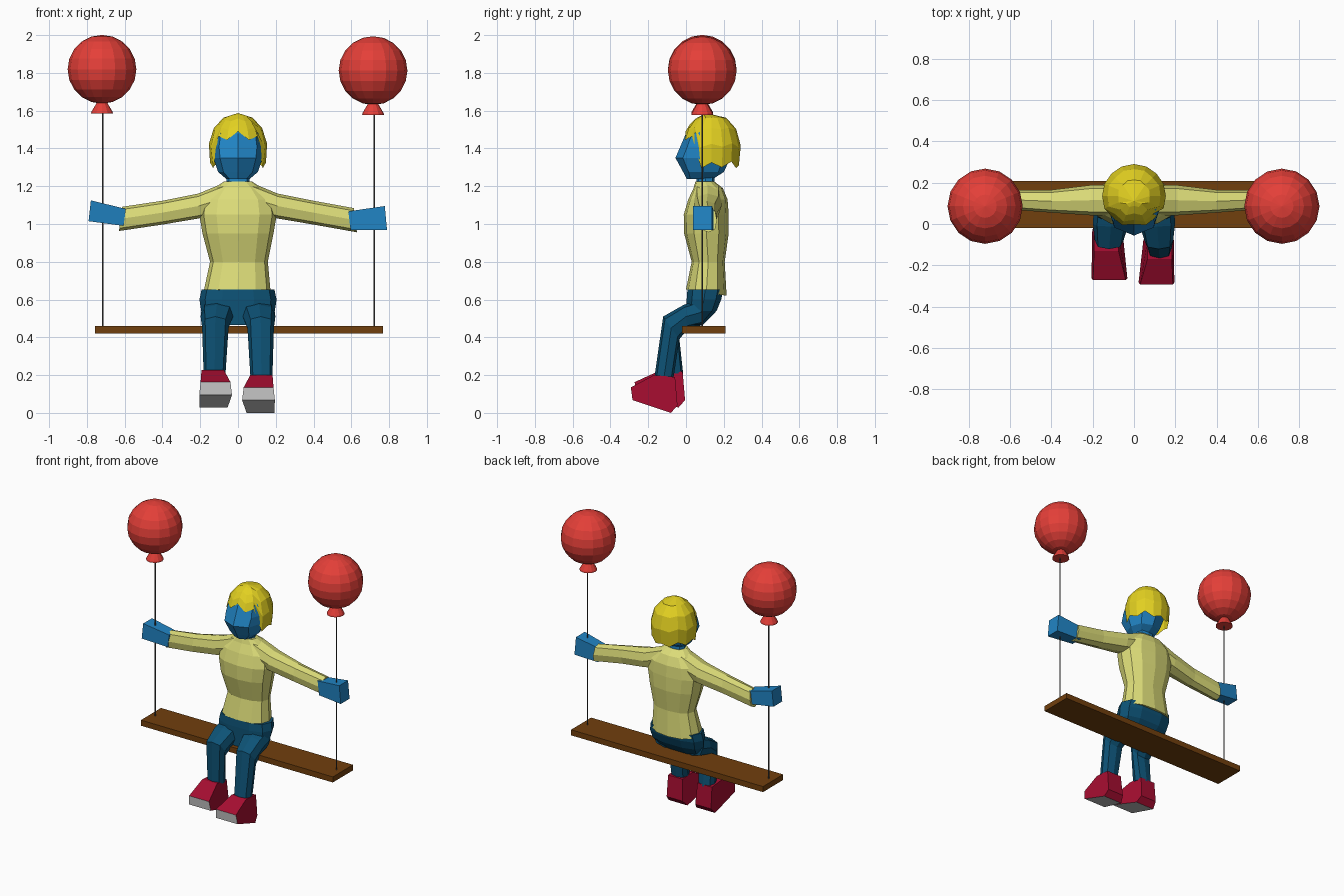
import bpy, bmesh, math
from mathutils import Vector as V

if "Cube" in bpy.data.objects:
    bpy.data.objects.remove(bpy.data.objects["Cube"])


def material(name, r, g, b):
    m = bpy.data.materials.new(name)
    m.diffuse_color = (r, g, b, 1)
    m.use_nodes = True
    m.node_tree.nodes["Principled BSDF"].inputs["Base Color"].default_value = m.diffuse_color
    return m


RED = material("balloon red", 0.78, 0.05, 0.04)
SWEATER = material("pale yellow knit", 0.72, 0.72, 0.19)
HAIR = material("hair yellow", 0.76, 0.63, 0.015)
SKIN = material("skin blue", 0.015, 0.23, 0.55)
DENIM = material("trouser blue", 0.004, 0.085, 0.18)
SHOE = material("shoe crimson", 0.38, 0.004, 0.03)
WHITE = material("sole white", 0.65, 0.65, 0.65)
WOOD = material("wood brown", 0.165, 0.05, 0.004)
STRING = material("string grey", 0.08, 0.08, 0.08)


def finish(name, bm, *mats):
    bmesh.ops.recalc_face_normals(bm, faces=bm.faces)
    me = bpy.data.meshes.new(name)
    bm.to_mesh(me)
    bm.free()
    for m in mats:
        me.materials.append(m)
    ob = bpy.data.objects.new(name, me)
    bpy.context.collection.objects.link(ob)
    return ob


def bridge(bm, rows):
    for a, b in zip(rows, rows[1:]):
        n = len(a)
        for i in range(n):
            j = (i + 1) % n
            bm.faces.new((a[i], a[j], b[j], b[i]))


def loft(name, rings, mat, n=8, power=0.75, turn=0.0):
    """Skin rings given as (centre, half axis u, half axis v); a low power is boxier."""
    bm = bmesh.new()
    rows = []
    for c, u, v in rings:
        row = []
        for i in range(n):
            a = turn + math.tau * i / n
            s, t = (0 if abs(k) < 1e-6 else math.copysign(abs(k) ** power, k)
                    for k in (math.cos(a), math.sin(a)))
            row.append(bm.verts.new(V(c) + s * V(u) + t * V(v)))
        rows.append(row)
    bridge(bm, rows)
    bm.faces.new(rows[0])
    bm.faces.new(rows[-1])
    return finish(name, bm, mat)


def upright(name, levels, mat, n=8, power=0.75, tilt=0.0):
    """Loft of level rings given as (z, centre x, half width, front y, back y)."""
    rings = [((x, (f + b) / 2, z), (w, 0, 0), (0, (f - b) / 2, tilt if i == 0 else 0))
             for i, (z, x, w, f, b) in enumerate(levels)]
    return loft(name, rings, mat, n, power)


# Swing seat
bm = bmesh.new()
bmesh.ops.create_cube(bm, size=1)
for v in bm.verts:
    v.co = V((0.005 + v.co.x * 1.524, 0.094 + v.co.y * 0.228, 0.44 + v.co.z * 0.04))
finish("seat", bm, WOOD)

# Balloons with flared necks, and strings down to the seat
for side, x, z in (("left", -0.72, 1.819), ("right", 0.715, 1.812)):
    bm = bmesh.new()
    bmesh.ops.create_uvsphere(bm, u_segments=16, v_segments=10, radius=0.182)
    bmesh.ops.translate(bm, verts=bm.verts, vec=(x, 0.086, z))
    finish(side + "_balloon", bm, RED)
    upright(side + "_balloon_neck",
            [(z - 0.235, x, 0.058, 0.028, 0.144), (z - 0.225, x, 0.056, 0.03, 0.142),
             (z - 0.172, x, 0.025, 0.061, 0.111)], RED, 12, 1)
    xs = -0.717 if x < 0 else 0.722
    upright(side + "_string", [(0.455, xs, 0.004, 0.082, 0.09),
                               (z - 0.2, xs, 0.004, 0.082, 0.09)], STRING, 6, 1)

# Sweater body
upright("sweater_body", [
    (0.637, -0.005, 0.178, 0.0, 0.215), (0.80, 0.005, 0.153, 0.03, 0.205),
    (0.95, 0, 0.188, -0.01, 0.226), (1.05, 0, 0.205, -0.012, 0.226),
    (1.13, 0, 0.19, 0.012, 0.22), (1.19, 0, 0.125, 0.04, 0.195),
    (1.225, 0, 0.075, 0.05, 0.15)], SWEATER, 12, 0.85, 0.017)

# Sleeves and hands, stretched out sideways
for side, s, zw, hand in (
        ("left", -1, 1.027, ((0.60, 1.035, 0.045), (0.785, 1.07, 0.055))),
        ("right", 1, 1.02, ((0.59, 1.017, 0.05), (0.783, 1.031, 0.064)))):
    loft(side + "_sleeve", [
        ((s * 0.08, 0.115, 1.135), (0, 0.075, 0), (0, 0, 0.08)),
        ((s * 0.21, 0.115, 1.095), (0, 0.073, 0), (0, 0, 0.066)),
        ((s * 0.40, 0.11, 1.06), (0, 0.055, 0), (0, 0, 0.063)),
        ((s * 0.622, 0.118, zw), (0, 0.046, 0), (s * -0.008, 0, 0.064))], SWEATER)
    loft(side + "_hand", [((s * x, 0.088 + 0.02 * (x < 0.7), z), (0, 0.05 - 0.01 * (x < 0.7), 0),
                           (s * -0.006, 0, h)) for x, z, h in hand],
         SKIN, 4, 0, math.pi / 4)

# Trousers: hips and bent legs
upright("hips", [(0.465, 0, 0.16, 0.0, 0.09), (0.54, 0, 0.195, 0.0, 0.165),
                 (0.60, 0, 0.204, 0.0, 0.19), (0.652, 0, 0.193, 0.004, 0.2)], DENIM, 10)
for side, s, ya, za in (("left", -1, -0.065, 0.21), ("right", 1, -0.117, 0.185)):
    loft(side + "_leg", [
        ((s * 0.105, 0.09, 0.535), (0.09, 0, 0), (0, 0, 0.07)),
        ((s * 0.112, 0.0, 0.51), (0.086, 0, 0), (0, -0.012, 0.062)),
        ((s * 0.12, -0.078, 0.45), (0.07, 0, 0), (0, -0.043, 0.06)),
        ((s * 0.124, ya, za), (0.058, 0, 0), (0, -0.05, 0.004))], DENIM)

# Shoes: side profile (y, z, inner x, outer x), white on the toe front and the sole
PROFILE = [(-0.17, 0.2, 0.065, 0.183), (-0.292, 0.135, 0.03, 0.188),
           (-0.283, 0.068, 0.022, 0.195), (-0.08, 0.0, 0.045, 0.193),
           (-0.045, 0.04, 0.06, 0.185), (-0.058, 0.19, 0.068, 0.183)]
for side, s, dy, dz in (("left", -1, 0.02, 0.028), ("right", 1, 0, 0)):
    bm = bmesh.new()
    rows = []
    for k in (2, 3):
        rows.append([bm.verts.new((s * (p[k] + (0.01 if s < 0 else 0)),
                                   p[0] + dy * (1 + (p[0] > -0.2)), p[1] + dz))
                     for p in PROFILE])
    bridge(bm, rows)
    bm.faces.new(rows[0])
    bm.faces.new(rows[1])
    bm.faces.ensure_lookup_table()
    for i in (1, 2):
        bm.faces[i].material_index = 1
    finish(side + "_shoe", bm, SHOE, WHITE)

# Neck and head
upright("neck", [(1.19, 0, 0.062, 0.055, 0.15), (1.29, 0, 0.058, 0.055, 0.15)], SKIN)
upright("head", [
    (1.237, 0, 0.06, 0.005, 0.14), (1.275, 0, 0.105, -0.015, 0.2),
    (1.35, 0, 0.13, -0.056, 0.235), (1.41, 0, 0.137, -0.03, 0.25),
    (1.48, 0, 0.125, 0.0, 0.235), (1.54, 0, 0.075, 0.06, 0.2)], SKIN, 8, 0.9)

# Hair: a cap whose zigzag edge dips at the sides and back
EDGE = [1.49, 1.445, 1.465, 1.295, 1.325, 1.30, 1.33, 1.295, 1.31]
bm = bmesh.new()
top = bm.verts.new((0, 0.11, 1.587))
rows = []
for t in (0.09, 0.3, 0.62, 1.0):
    row = []
    for i in range(16):
        a = math.tau * i / 16
        z = 1.587 + (EDGE[min(i, 16 - i)] - 1.587) * t
        k = (z - 1.405) / (0.182 if z > 1.405 else 0.27)
        r = 0.155 * math.sqrt(1 - k * k)
        row.append(bm.verts.new((r * math.sin(a), 0.135 - r * math.cos(a), z)))
    rows.append(row)
bridge(bm, rows)
for i in range(16):
    bm.faces.new((top, rows[0][(i + 1) % 16], rows[0][i]))
finish("hair", bm, HAIR)
